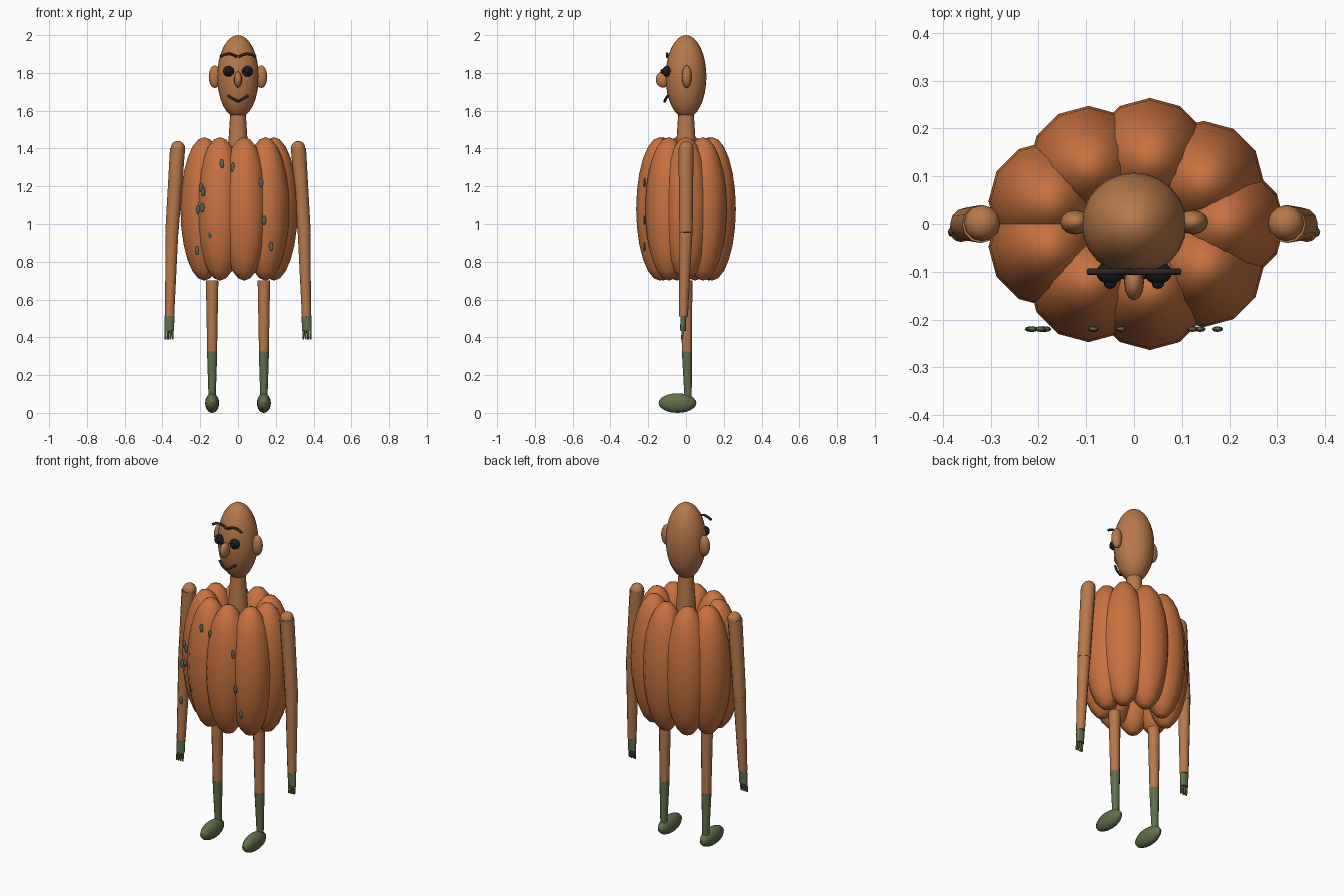
import bpy
from math import cos, sin, radians
from mathutils import Vector

cube = bpy.data.objects.get("Cube")
if cube:
    bpy.data.objects.remove(cube, do_unlink=True)


def material(name, rgb):
    m = bpy.data.materials.new(name)
    m.use_nodes = True
    m.diffuse_color = (*rgb, 1)
    m.node_tree.nodes["Principled BSDF"].inputs["Base Color"].default_value = (*rgb, 1)
    return m


ORANGE = material("pumpkin orange", (0.58, 0.17, 0.05))
TAN = material("tan skin", (0.48, 0.19, 0.07))
GREEN = material("moss green", (0.12, 0.16, 0.07))
SEED = material("grey green", (0.10, 0.13, 0.08))
BLACK = material("eye black", (0.010, 0.012, 0.015))
BROWN = material("dark brown", (0.03, 0.017, 0.017))


def finish(name, mat):
    ob = bpy.context.object
    ob.name = name
    ob.data.materials.append(mat)
    bpy.ops.object.shade_smooth_by_angle(angle=radians(55))
    return ob


def ellipsoid(name, mat, centre, radii, segments=24, rings=16):
    bpy.ops.mesh.primitive_uv_sphere_add(segments=segments, ring_count=rings, radius=1, location=centre)
    bpy.context.object.scale = radii
    bpy.ops.object.transform_apply(location=False, rotation=False, scale=True)
    return finish(name, mat)


def tube(name, mat, start, end, r1, r2, sides=12, flat=1.0):
    """Tapered cylinder from start to end, flat squashes its depth."""
    a, b = Vector(start), Vector(end)
    bpy.ops.mesh.primitive_cone_add(vertices=sides, radius1=r1, radius2=r2, depth=(b - a).length,
                                    location=(a + b) / 2)
    ob = bpy.context.object
    ob.scale.y = flat
    bpy.ops.object.transform_apply(location=False, rotation=False, scale=True)
    ob.rotation_euler = Vector((0, 0, 1)).rotation_difference(b - a).to_euler()
    return finish(name, mat)


def stroke(name, mat, points, radius):
    """Thin bent rod through the points."""
    data = bpy.data.curves.new(name, "CURVE")
    data.dimensions = "3D"
    data.bevel_depth = radius
    data.bevel_resolution = 2
    data.use_fill_caps = True
    spline = data.splines.new("POLY")
    spline.points.add(len(points) - 1)
    for p, co in zip(spline.points, points):
        p.co = (*co, 1)
    data.materials.append(mat)
    ob = bpy.data.objects.new(name, data)
    bpy.context.collection.objects.link(ob)


# Ribbed torso: a ring of nine tall lobes
for i in range(9):
    a = radians(40 * i)
    ellipsoid(f"torso_lobe_{i + 1}", ORANGE, (0.19 * cos(a), 0.14 * sin(a), 1.08),
              (0.126, 0.126, 0.38), 12, 12)

# Seeds on the chest
seeds = [(-.085, 1.32), (-.027, 1.30), (-.196, 1.195), (-.185, 1.172), (-.212, 1.077), (-.19, 1.087),
         (-.217, .86), (.122, 1.22), (.138, 1.02), (.175, .88)]
for i, (x, z) in enumerate(seeds):
    ellipsoid(f"seed_{i + 1}", SEED, (x, -.22, z), (.012, .006, .025), 8, 6)
ellipsoid("seed_small", SEED, (-.148, -.22, .95), (.012, .006, .025), 8, 6)

# Neck and head
tube("neck", TAN, (0, 0, 1.36), (0, 0, 1.60), .056, .04, 16)
ellipsoid("head", TAN, (0, 0, 1.78), (.11, .108, .22))
ellipsoid("nose", TAN, (0, -.122, 1.765), (.021, .038, .043), 12, 10)

# Mouth
stroke("mouth", BROWN, [(-.053, -.095, 1.68), (-.03, -.107, 1.664), (0, -.113, 1.649),
                        (.03, -.107, 1.664), (.053, -.095, 1.68)], .007)

for side, s in (("left", 1), ("right", -1)):
    # Face parts
    ellipsoid(f"{side}_ear", TAN, (s * .123, .004, 1.78), (.032, .026, .06), 12, 10)
    ellipsoid(f"{side}_eye", BLACK, (s * .05, -.102, 1.808), (.029, .024, .028), 16, 12)
    ellipsoid(f"{side}_pupil", BLACK, (s * .05, -.125, 1.808), (.013, .011, .013), 12, 8)
    stroke(f"{side}_brow", BROWN, [(s * .096, -.1, 1.885), (s * .075, -.1, 1.896), (s * .05, -.1, 1.902),
                                   (s * .025, -.1, 1.896), (s * .004, -.1, 1.885)], .007)

    # Arm
    shoulder, elbow, wrist = (s * .32, 0, 1.40), (s * .35, 0, .955), (s * .362, -.014, .51)
    ellipsoid(f"{side}_shoulder", TAN, (s * .318, .002, 1.402), (.038, .038, .038), 12, 10)
    tube(f"{side}_upper_arm", TAN, elbow, shoulder, .035, .04)
    tube(f"{side}_forearm", TAN, wrist, elbow, .024, .034)

    # Hand with four fingers
    tube(f"{side}_palm", GREEN, (s * .364, -.016, .435), (s * .362, -.014, .515), .025, .026, 12, .6)
    for f in range(4):
        x = s * (.346 + .0125 * f)
        tube(f"{side}_finger_{f + 1}", GREEN, (x, -.022, .388), (x, -.016, .46), .0045, .0065, 8)

    # Leg, boot shaft and foot
    tube(f"{side}_leg", TAN, (s * .137, .005, .32), (s * .137, .001, .70), .026, .033)
    tube(f"{side}_boot", GREEN, (s * .137, .011, .08), (s * .137, .005, .325), .019, .027)
    ellipsoid(f"{side}_foot", GREEN, (s * .137, -.045, .052), (.037, .1, .052), 16, 12)
